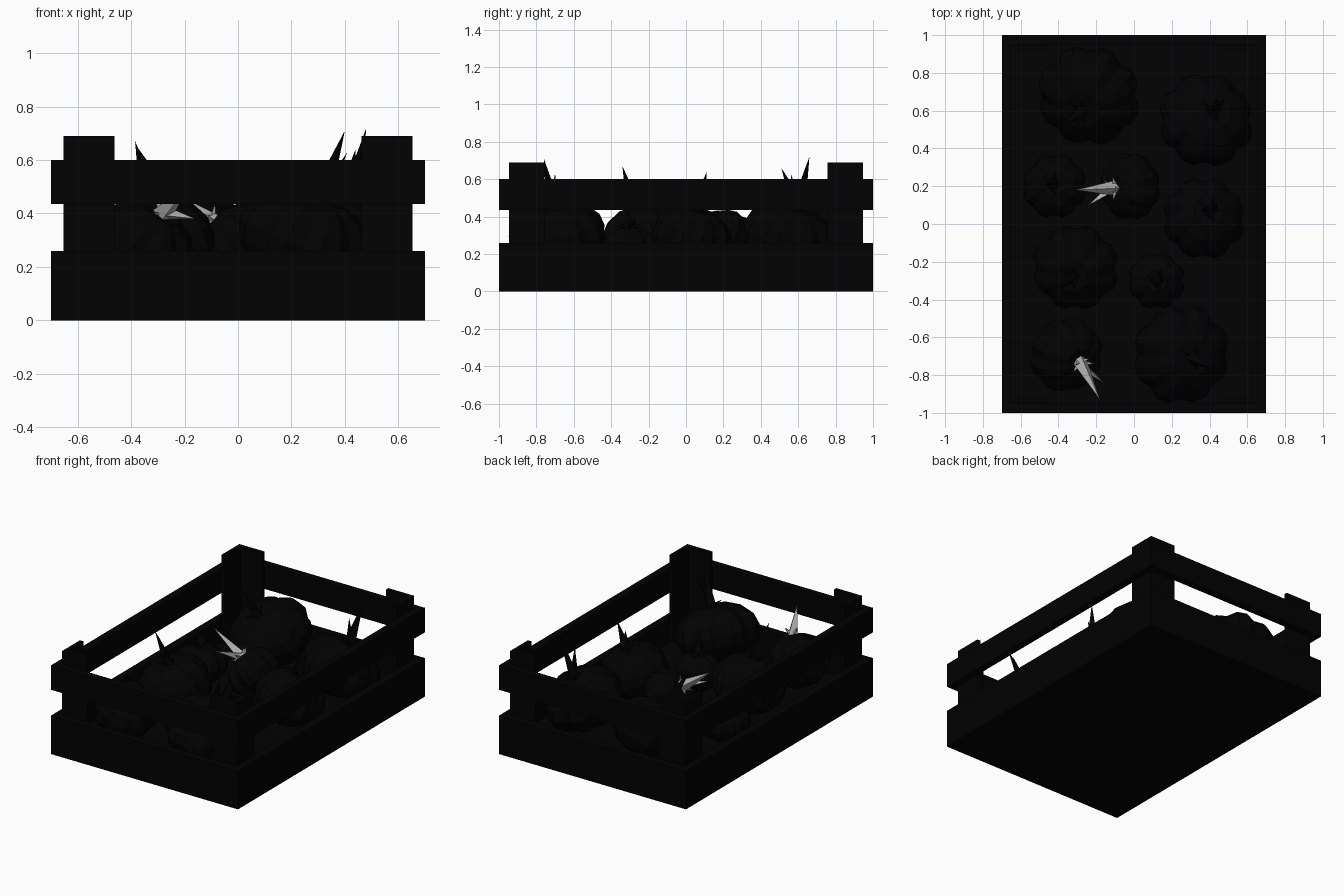
import bpy, bmesh, math
from mathutils import Vector

cube = bpy.data.objects.get("Cube")
if cube:
    bpy.data.objects.remove(cube, do_unlink=True)


def material(name, value):
    mat = bpy.data.materials.new(name)
    mat.use_nodes = True
    colour = (value, value, value, 1)
    mat.diffuse_color = colour
    mat.node_tree.nodes["Principled BSDF"].inputs["Base Color"].default_value = colour
    return mat


BLACK = material("near_black", 0.0005)
PALE = material("pale_grey", 0.42)


def finish(bm, name, mat):
    bmesh.ops.recalc_face_normals(bm, faces=bm.faces)
    mesh = bpy.data.meshes.new(name)
    bm.to_mesh(mesh)
    bm.free()
    mesh.materials.append(mat)
    obj = bpy.data.objects.new(name, mesh)
    bpy.context.collection.objects.link(obj)


def box(name, low, high):
    bm = bmesh.new()
    bmesh.ops.create_cube(bm, size=1)
    low, high = Vector(low), Vector(high)
    for v in bm.verts:
        v.co = (low + high) / 2 + v.co * (high - low)
    finish(bm, name, BLACK)


# Angle post: an L-shaped profile of two thin planks, drawn up from the floor
def corner_post(name, sx, sy, wide=0.19, thick=0.025, low=0.05, high=0.69):
    bm = bmesh.new()
    outline = ((0, 0), (wide, 0), (wide, thick), (thick, thick), (thick, wide), (0, wide))
    ring = [bm.verts.new((sx * (0.653 - x), sy * (0.947 - y), low)) for x, y in outline]
    face = bm.faces.new(ring)
    top = bmesh.ops.extrude_face_region(bm, geom=[face], use_keep_orig=True)["geom"]
    for v in top:
        if isinstance(v, bmesh.types.BMVert):
            v.co.z = high
    finish(bm, name, BLACK)


# Crate: floor, low walls, upper rails and corner posts
X, Y, T = 0.7, 1.0, 0.05
box("crate_floor", (-X + T, -Y + T, 0), (X - T, Y - T, 0.1))
for part, z0, z1 in (("wall", 0, 0.26), ("rail", 0.435, 0.6)):
    box("front_" + part, (-X, -Y, z0), (X, -Y + T, z1))
    box("back_" + part, (-X, Y - T, z0), (X, Y, z1))
    box("left_" + part, (X - T, -Y + T, z0), (X, Y - T, z1))
    box("right_" + part, (-X, -Y + T, z0), (-X + T, Y - T, z1))
for sx in (-1, 1):
    for sy in (-1, 1):
        name = ("front" if sy < 0 else "back") + ("_left" if sx > 0 else "_right") + "_post"
        corner_post(name, sx, sy)


# Ribbed squash: broad lobes split by narrow grooves, leaning towards its stem
def squash_body(name, centre, crown, radius, lobes=8, rings=8):
    bm = bmesh.new()
    bmesh.ops.create_uvsphere(bm, u_segments=lobes * 3, v_segments=rings, radius=1)
    axis = crown - centre
    turn = Vector((0, 0, 1)).rotation_difference(axis)
    for v in bm.verts:
        step = round(math.atan2(v.co.y, v.co.x) / math.tau * lobes * 3)
        rib = 0.9 if step % 3 == 0 else 1.01
        across = math.hypot(v.co.x, v.co.y)
        dimple = 1.05 if across > 0.2 else 0.92
        local = Vector((v.co.x * rib * radius, v.co.y * rib * radius,
                        v.co.z * dimple * axis.length))
        v.co = centre + turn @ local
    finish(bm, name, BLACK)


def spike(bm, base, tip, width, sides=4):
    turn = Vector((0, 0, 1)).rotation_difference(tip - base)
    ring = []
    for i in range(sides):
        a = math.tau * i / sides
        ring.append(bm.verts.new(base + turn @ Vector((math.cos(a), math.sin(a), 0)) * width))
    point = bm.verts.new(tip)
    bm.faces.new(ring)
    for i in range(sides):
        bm.faces.new((ring[i], ring[(i + 1) % sides], point))


# Stem: one long thorn, a shorter side thorn and a crown of leaves
def stem(name, crown, tip, side, mat):
    bm = bmesh.new()
    axis = tip - crown
    turn = Vector((0, 0, 1)).rotation_difference(axis)
    spike(bm, crown - axis * 0.1, tip, 0.042)
    spike(bm, crown, side, 0.03, 3)
    for i in range(5):
        a = math.tau * i / 5
        out = Vector((math.cos(a) * 0.07, math.sin(a) * 0.07, 0.02))
        spike(bm, crown - axis * 0.05, crown + turn @ out, 0.02, 3)
    finish(bm, name, mat)


# Name, centre, crown, stem tip, side thorn tip, radius, stem colour
CROP = (
    ("back_right", (-.24, .68, .29), (-.28, .6, .45), (-.385, .51, .66), (-.3, .52, .58), .275, BLACK),
    ("back_left", (.38, .55, .29), (.42, .6, .45), (.48, .66, .72), (.44, .56, .63), .255, BLACK),
    ("side_right", (-.42, .2, .23), (-.43, .21, .35), (-.45, .22, .43), (-.4, .24, .4), .17, BLACK),
    ("middle", (-.02, .2, .28), (-.11, .19, .37), (-.31, .18, .51), (-.24, .1, .4), .18, PALE),
    ("side_left", (.37, .03, .28), (.4, .07, .44), (.44, .11, .64), (.42, .05, .55), .22, BLACK),
    ("inner_right", (-.31, -.23, .28), (-.33, -.28, .45), (-.385, -.34, .67), (-.31, -.34, .58), .23, BLACK),
    ("small", (.12, -.3, .22), (.12, -.3, .34), (.13, -.31, .43), (.15, -.27, .4), .15, BLACK),
    ("front_right", (-.36, -.69, .27), (-.28, -.74, .40), (-.18, -.93, .51), (-.16, -.84, .38), .2, PALE),
    ("front_left", (.25, -.69, .3), (.31, -.71, .46), (.4, -.76, .71), (.41, -.7, .63), .265, BLACK),
)
for label, centre, crown, tip, side, radius, mat in CROP:
    centre, crown, tip, side = map(Vector, (centre, crown, tip, side))
    squash_body(label + "_squash", centre, crown, radius)
    stem(label + "_stem", crown, tip, side, mat)
